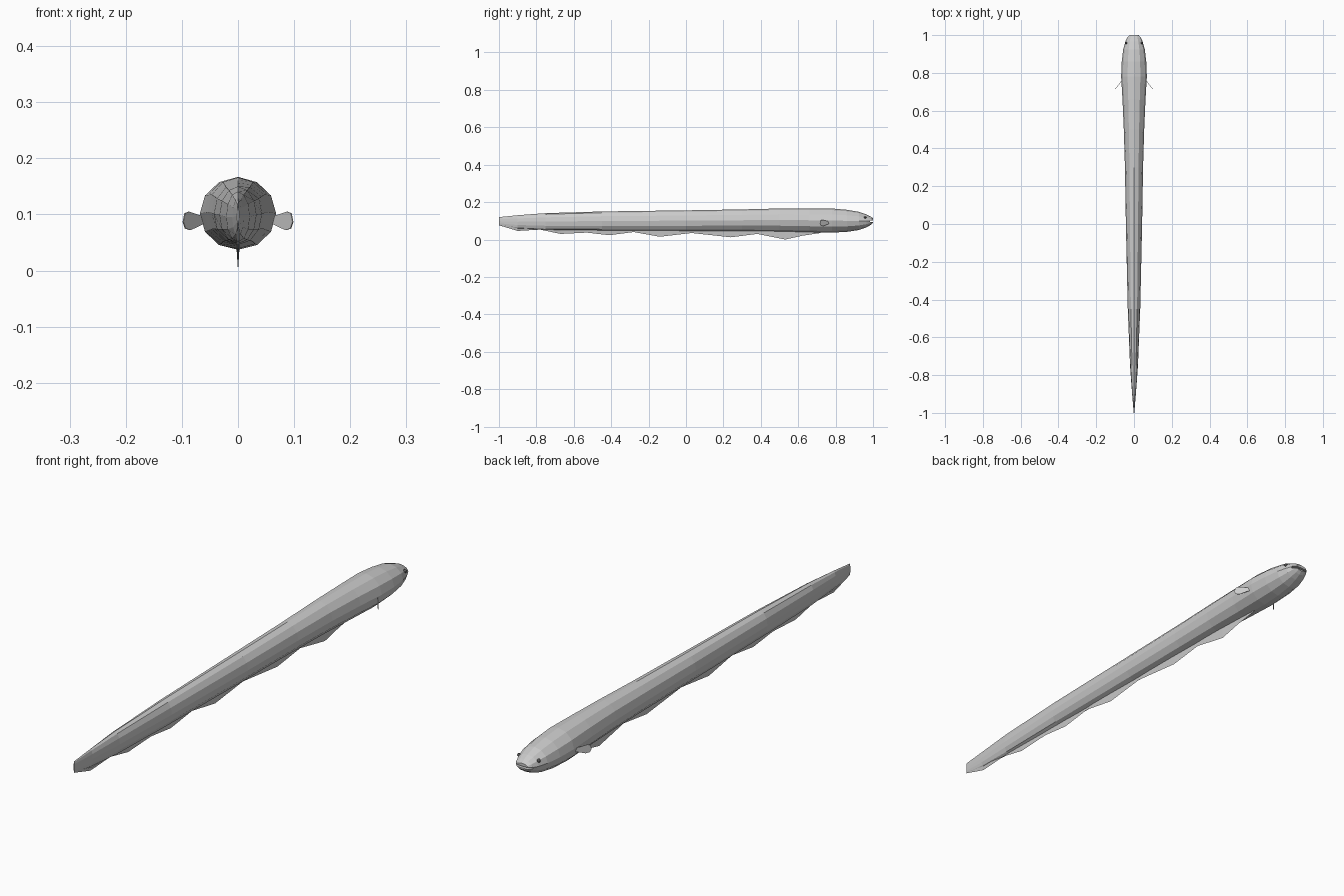
import bpy, bmesh
from math import sin, cos, pi

if "Cube" in bpy.data.objects:
    bpy.data.objects.remove(bpy.data.objects["Cube"])

SIDES = 12


def make_object(name, bm):
    bmesh.ops.recalc_face_normals(bm, faces=bm.faces)
    mesh = bpy.data.meshes.new(name)
    bm.to_mesh(mesh)
    bm.free()
    ob = bpy.data.objects.new(name, mesh)
    bpy.context.collection.objects.link(ob)
    return ob


def loft(name, stations):
    """Oval rings along y: (y, top z, bottom z, half width)."""
    bm = bmesh.new()
    rings = []
    for y, top, bottom, hw in stations:
        mid, hh = (top + bottom) / 2, (top - bottom) / 2
        rings.append([bm.verts.new((hw * sin(2 * pi * i / SIDES), y,
                                    mid + hh * cos(2 * pi * i / SIDES)))
                      for i in range(SIDES)])
    for a, b in zip(rings, rings[1:]):
        for i in range(SIDES):
            j = (i + 1) % SIDES
            bm.faces.new((a[i], a[j], b[j], b[i]))
    bm.faces.new(rings[0])
    bm.faces.new(rings[-1])
    return make_object(name, bm)


# Long tapering body, blade-like at the tail, blunt at the head
body = loft("body", [
    (-1.0, .120, .076, .0015), (-.90, .130, .060, .010), (-.75, .141, .051, .021),
    (-.45, .150, .048, .033), (0.0, .156, .046, .043), (.30, .161, .045, .048),
    (.50, .166, .043, .054), (.66, .167, .039, .061), (.78, .166, .037, .068),
    (.86, .159, .041, .065), (.925, .148, .051, .057), (.965, .134, .065, .046),
    (.988, .123, .078, .036), (1.0, .113, .089, .025)])

# Mouth slit cut across the snout
bm = bmesh.new()
bmesh.ops.create_cone(bm, cap_ends=True, segments=12, radius1=.055,
                      radius2=.055, depth=.007)
for v in bm.verts:
    v.co.y = v.co.y * .45 + 1.002
    v.co.z += .0985
cutter = make_object("mouth_cutter", bm)
cutter.hide_render = True
cutter.hide_viewport = True
cutter.display_type = 'WIRE'
cut = body.modifiers.new("mouth", 'BOOLEAN')
cut.operation = 'DIFFERENCE'
cut.solver = 'EXACT'
cut.object = cutter

# Scalloped belly fin, a thin sheet running to the tail tip
edge = [(.72, .035), (.62, .020), (.53, .005), (.38, .030), (.24, .012), (.03, .035),
        (-.14, .015), (-.28, .040), (-.41, .023), (-.53, .037), (-.67, .030),
        (-.78, .053), (-.90, .046), (-1.0, .076)]
bm = bmesh.new()
low = [bm.verts.new((0, y, 0 if y == .53 else z)) for y, z in edge]
left = [bm.verts.new((-.004, y, max(z, .052) + .008)) for y, z in edge]
right = [bm.verts.new((.004, y, max(z, .052) + .008)) for y, z in edge]
for v in (left[-1], right[-1]):
    v.co.x *= .3
for i in range(len(edge) - 1):
    for row in (left, right):
        bm.faces.new((low[i], low[i + 1], row[i + 1], row[i]))
    bm.faces.new((left[i], left[i + 1], right[i + 1], right[i]))
for i in (0, -1):
    bm.faces.new((low[i], left[i], right[i]))
make_object("belly_fin", bm)

# Small swept-back side fins and eyes
fin = [(.060, .096), (.088, .105), (.095, .102), (.098, .087), (.094, .075),
       (.085, .072), (.060, .084)]
for side, label in ((1, "right"), (-1, "left")):
    bm = bmesh.new()
    bm.faces.new([bm.verts.new((side * x, .765 - (x - .060) * 1.3, z)) for x, z in fin])
    ob = make_object(label + "_side_fin", bm)
    sol = ob.modifiers.new("thickness", 'SOLIDIFY')
    sol.thickness = .002
    sol.offset = 0

    bpy.ops.mesh.primitive_uv_sphere_add(segments=8, ring_count=6, radius=.007,
                                         location=(side * .042, .958, .118))
    bpy.context.object.name = label + "_eye"
    mat = bpy.data.materials.get("eye_dark") or bpy.data.materials.new("eye_dark")
    mat.diffuse_color = (.12, .12, .12, 1)
    mat.use_nodes = True
    mat.node_tree.nodes["Principled BSDF"].inputs["Base Color"].default_value = mat.diffuse_color
    bpy.context.object.data.materials.append(mat)
